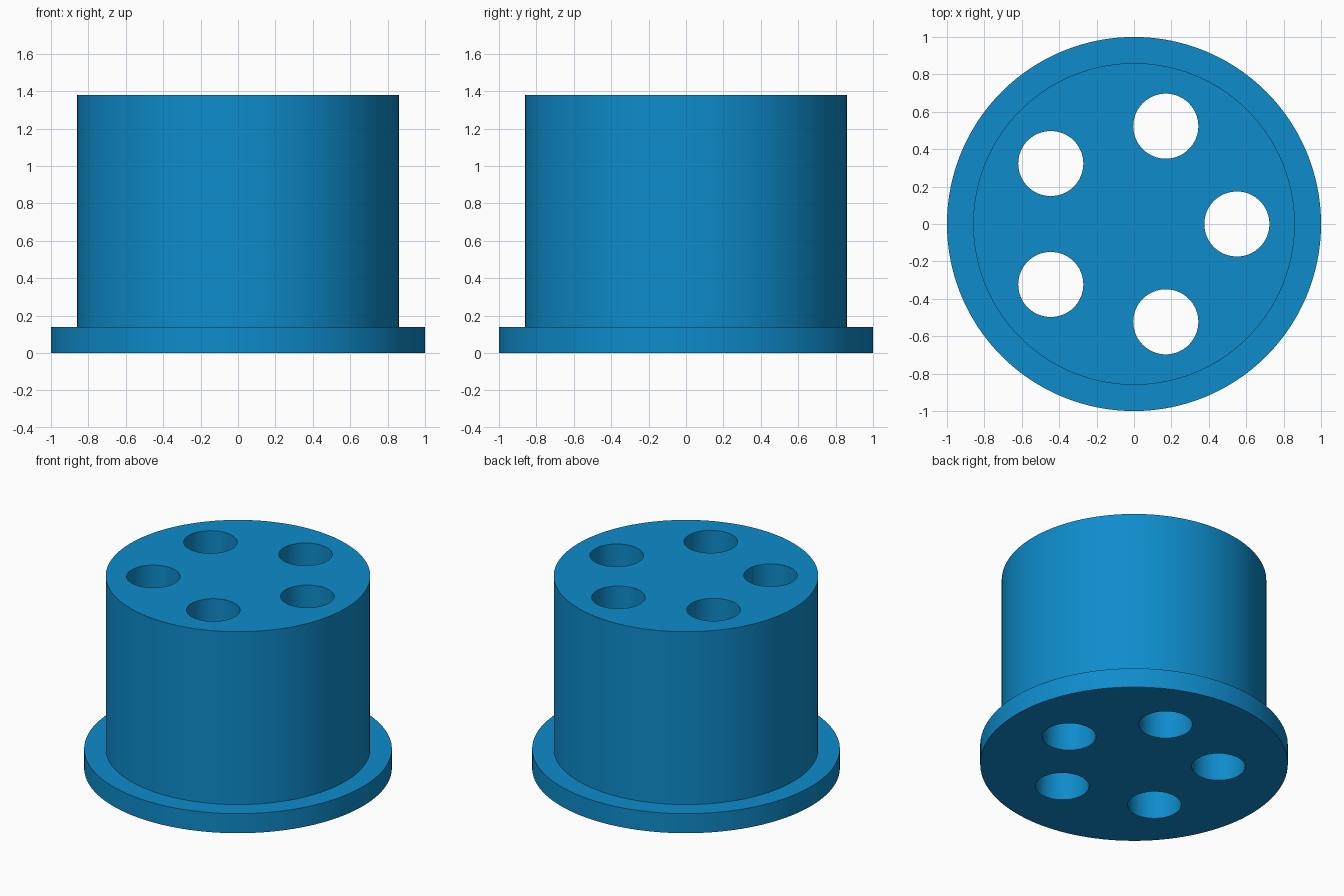
import bpy, bmesh
from math import cos, sin, radians, tau

default = bpy.data.objects.get("Cube")
if default:
    bpy.data.objects.remove(default, do_unlink=True)

HEIGHT = 1.38
FLANGE_HEIGHT = 0.14
FLANGE_RADIUS = 1.0
BODY_RADIUS = 0.86
HOLE_RADIUS = 0.174
HOLE_RING = 0.55
HOLES = 5
SIDES = 128

blue = bpy.data.materials.new("blue")
blue.use_nodes = True
colour = (0.0044, 0.262, 0.6, 1)
blue.diffuse_color = colour
blue.node_tree.nodes["Principled BSDF"].inputs["Base Color"].default_value = colour


def lathe(name, profile, sides, centre=(0, 0)):
    """Closed solid turned around a vertical axis from (radius, z) points."""
    bm = bmesh.new()
    rings = []
    for r, z in profile:
        rings.append([bm.verts.new((centre[0] + r * cos(tau * i / sides),
                                    centre[1] + r * sin(tau * i / sides), z))
                      for i in range(sides)])
    for low, high in zip(rings, rings[1:]):
        for i in range(sides):
            j = (i + 1) % sides
            bm.faces.new((low[i], low[j], high[j], high[i]))
    bm.faces.new(rings[0][::-1])
    bm.faces.new(rings[-1])
    mesh = bpy.data.meshes.new(name)
    bm.to_mesh(mesh)
    bm.free()
    mesh.materials.append(blue)
    obj = bpy.data.objects.new(name, mesh)
    bpy.context.collection.objects.link(obj)
    return obj


# Flanged cylinder
body = lathe("flanged_body", [(FLANGE_RADIUS, 0), (FLANGE_RADIUS, FLANGE_HEIGHT),
                              (BODY_RADIUS, FLANGE_HEIGHT), (BODY_RADIUS, HEIGHT)], SIDES)

bpy.ops.object.select_all(action="DESELECT")
body.select_set(True)
bpy.context.view_layer.objects.active = body

# Ring of through holes
for k in range(HOLES):
    a = tau * k / HOLES
    cutter = lathe("hole_cutter", [(HOLE_RADIUS, -0.1), (HOLE_RADIUS, HEIGHT + 0.1)],
                   SIDES // 2, (HOLE_RING * cos(a), HOLE_RING * sin(a)))
    cutter.hide_render = True
    cut = body.modifiers.new("hole", "BOOLEAN")
    cut.operation = "DIFFERENCE"
    cut.solver = "EXACT"
    cut.object = cutter
    bpy.ops.object.modifier_apply(modifier=cut.name)
    bpy.data.objects.remove(cutter, do_unlink=True)

bpy.ops.object.shade_smooth_by_angle(angle=radians(30))
